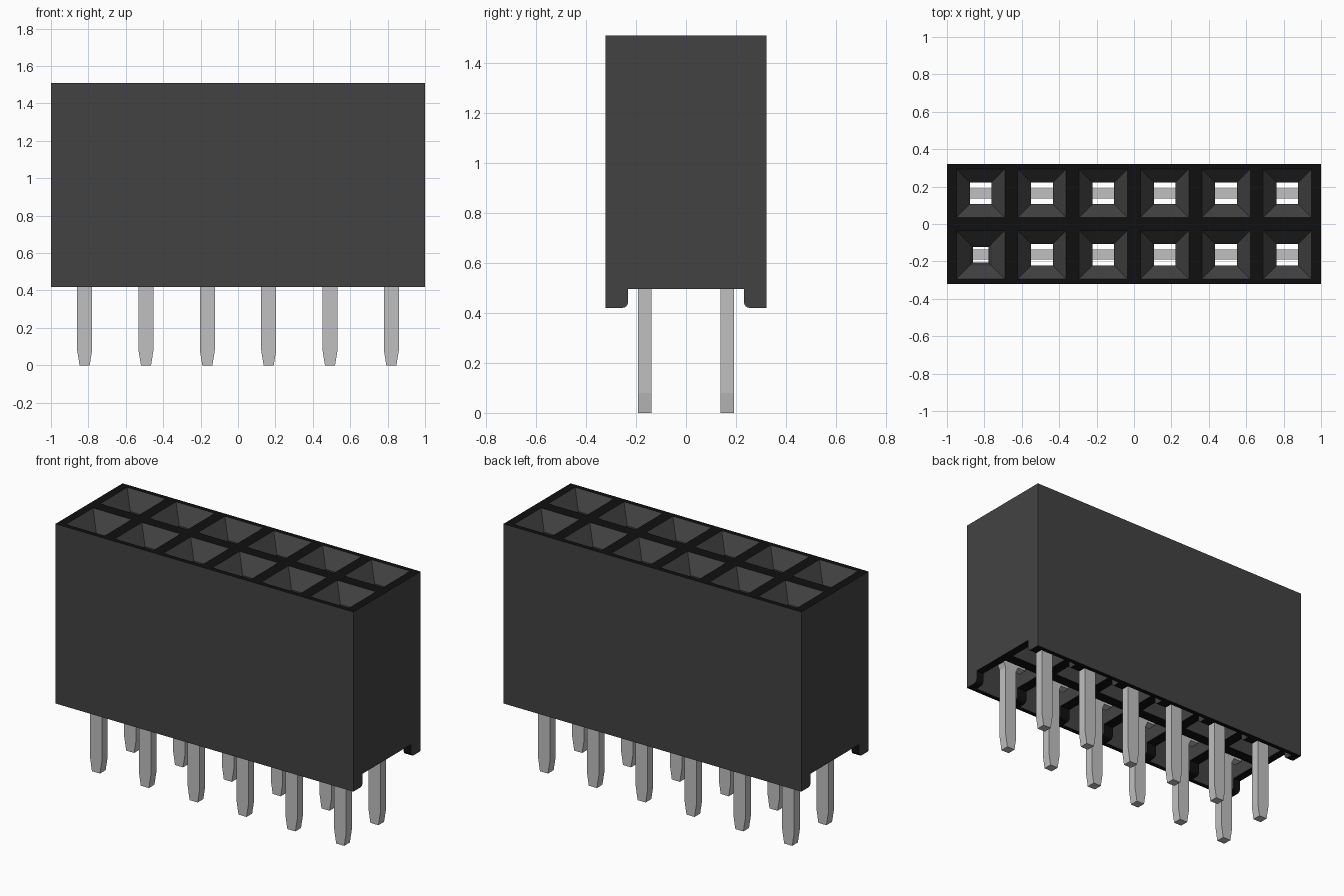
import bpy, bmesh, math

cube = bpy.data.objects.get("Cube")
if cube:
    bpy.data.objects.remove(cube, do_unlink=True)


def material(name, rgb, metallic=0.0):
    m = bpy.data.materials.new(name)
    m.diffuse_color = (*rgb, 1)
    m.use_nodes = True
    m.node_tree.nodes["Principled BSDF"].inputs["Base Color"].default_value = (*rgb, 1)
    return m


GREY = material("dark grey plastic", (0.055, 0.055, 0.055))
BLACK = material("black plastic", (0.005, 0.005, 0.005))
METAL = material("light grey metal", (0.53, 0.53, 0.53))

PITCH = 0.328
COLUMNS = [(i - 2.5) * PITCH for i in range(6)]
ROWS = [-PITCH / 2, PITCH / 2]
TOP, FOOT, FLOOR = 1.51, 0.42, 0.495


def finish(bm, name, *mats):
    bmesh.ops.recalc_face_normals(bm, faces=bm.faces)
    mesh = bpy.data.meshes.new(name)
    bm.to_mesh(mesh)
    bm.free()
    ob = bpy.data.objects.new(name, mesh)
    bpy.context.collection.objects.link(ob)
    for m in mats:
        mesh.materials.append(m)
    return ob


def extrude_profile(bm, points, offset):
    """Fill a closed outline and sweep it along a vector."""
    face = bm.faces.new([bm.verts.new(p) for p in points])
    moved = bmesh.ops.extrude_face_region(bm, geom=[face])["geom"]
    verts = [v for v in moved if isinstance(v, bmesh.types.BMVert)]
    bmesh.ops.translate(bm, verts=verts, vec=offset)


def square_stack(bm, x, y, rings):
    """Closed solid made of stacked squares, each given as (z, half width)."""
    loops = [[bm.verts.new((x + sx * h, y + sy * h, z))
              for sx, sy in ((-1, -1), (1, -1), (1, 1), (-1, 1))] for z, h in rings]
    for a, b in zip(loops, loops[1:]):
        for i in range(4):
            j = (i + 1) % 4
            bm.faces.new((a[i], a[j], b[j], b[i]))
    bm.faces.new(loops[0])
    bm.faces.new(loops[-1])


# Housing: end outline with two feet, rounded on their inner lower edges
W, INNER, R = 0.322, 0.232, 0.022
half = [(W, TOP), (W, FOOT)]
for k in range(5):
    a = math.radians(90 * k / 4)
    half.append((INNER + R - R * math.sin(a), FOOT + R - R * math.cos(a)))
half.append((INNER, FLOOR))
outline = half + [(-y, z) for y, z in reversed(half)]
bm = bmesh.new()
extrude_profile(bm, [(-1, y, z) for y, z in outline], (2, 0, 0))
housing = finish(bm, "housing", GREY, BLACK)

# Socket cutter: funnel, narrow throat, wide chamber open below
funnel = [(TOP + 0.02, 0.144), (TOP - 0.10, 0.058)]
chamber = [(1.30, 0.13), (0.30, 0.13)]
bm = bmesh.new()
for x in COLUMNS:
    for y in ROWS:
        # One corner socket narrows further to mark the first position
        first = x == COLUMNS[0] and y == ROWS[0]
        throat = [(1.36, 0.042), (1.30, 0.042)] if first else [(1.30, 0.058)]
        square_stack(bm, x, y, funnel + throat + chamber)
cutter = finish(bm, "socket_cutter", GREY)
cutter.hide_render = True

cut = housing.modifiers.new("sockets", "BOOLEAN")
cut.operation = "DIFFERENCE"
cut.solver = "EXACT"
cut.object = cutter
bpy.context.view_layer.objects.active = housing
bpy.ops.object.modifier_apply(modifier=cut.name)
bpy.data.objects.remove(cutter, do_unlink=True)

# Black top rim, and black underside with the inner sides of the feet
for p in housing.data.polygons:
    rim = p.center.z > TOP - 0.002
    under = p.center.z < FLOOR + 0.005 and abs(p.normal.x) < 0.5
    p.material_index = 1 if rim or under else 0

# Contacts: tapered pin, shoulder bar and two upright tines
side = [(0.027, 0), (0.04, 0.08), (0.04, 0.53), (0.055, 0.56), (0.11, 0.56),
        (0.11, 1.25), (0.062, 1.25), (0.062, 0.66)]
shape = side + [(-x, z) for x, z in reversed(side)]
T = 0.027
for r, y in enumerate(ROWS):
    for c, x in enumerate(COLUMNS):
        bm = bmesh.new()
        extrude_profile(bm, [(x + px, y - T, z) for px, z in shape], (0, 2 * T, 0))
        finish(bm, f"{'front' if r == 0 else 'back'}_contact_{c + 1}", METAL)
